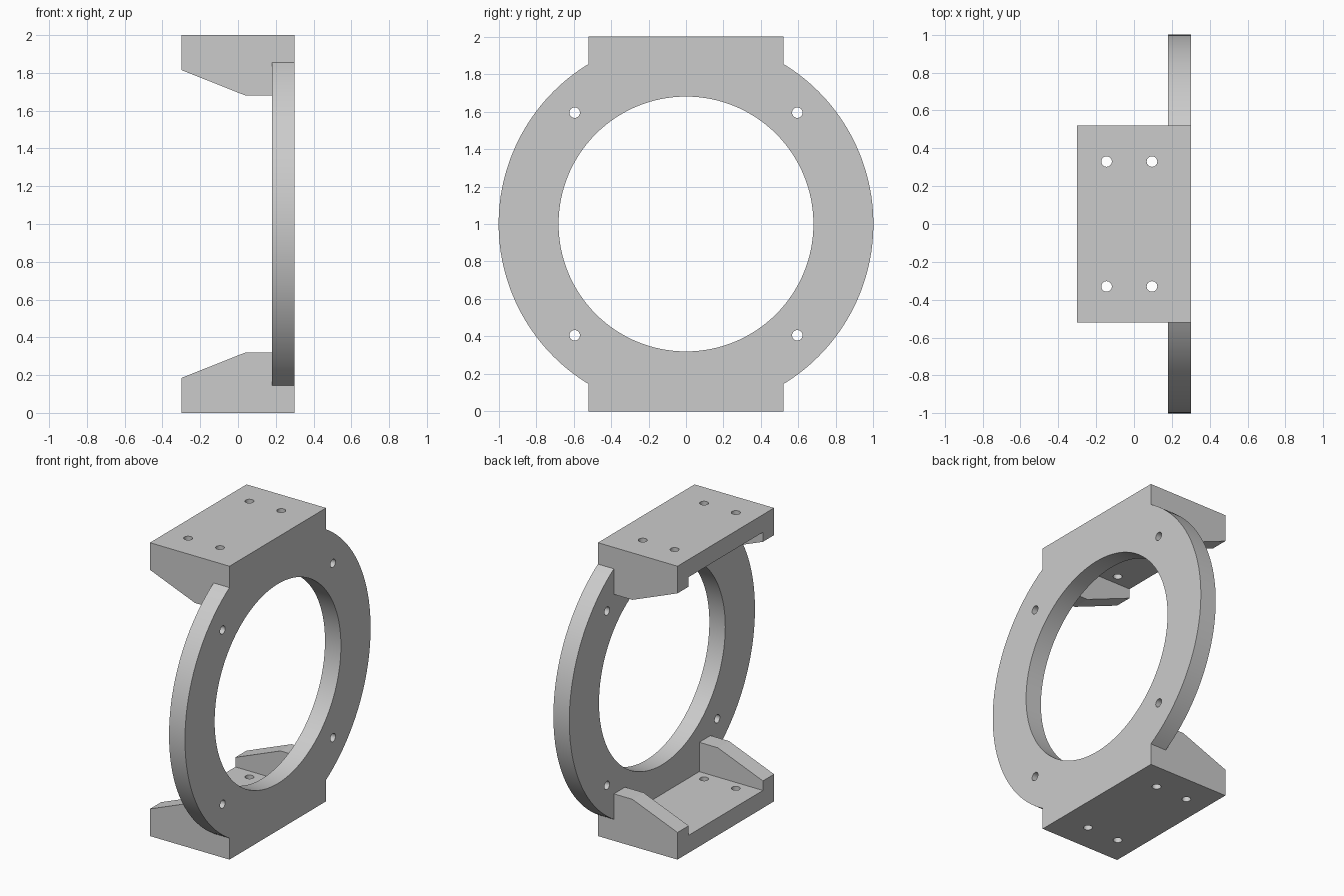
import bpy, bmesh, math
from mathutils import Matrix, Vector

if "Cube" in bpy.data.objects:
    bpy.data.objects.remove(bpy.data.objects["Cube"], do_unlink=True)

grey = bpy.data.materials.new("light_grey")
grey.use_nodes = True
grey.diffuse_color = (0.6, 0.6, 0.6, 1)
grey.node_tree.nodes["Principled BSDF"].inputs["Base Color"].default_value = (0.6, 0.6, 0.6, 1)

FRONT, BACK, PLATE = -0.3, 0.3, 0.18     # x of open edge, outer face, plate inner face
HALF, WALL, MID = 0.52, 0.12, 1.0        # half width, wall thickness, centre height


def finish(name, bm):
    bmesh.ops.recalc_face_normals(bm, faces=bm.faces)
    mesh = bpy.data.meshes.new(name)
    bm.to_mesh(mesh)
    bm.free()
    mesh.materials.append(grey)
    obj = bpy.data.objects.new(name, mesh)
    bpy.context.collection.objects.link(obj)
    return obj


def prism(name, profile, y0, y1, flip=False):
    """Extrude an x-z profile along y; flip turns it upside down about the centre."""
    bm = bmesh.new()
    pts = [(x, 2 * MID - z if flip else z) for x, z in profile]
    face = bm.faces.new([bm.verts.new((x, y0, z)) for x, z in pts])
    ext = bmesh.ops.extrude_face_region(bm, geom=[face])["geom"]
    verts = [v for v in ext if isinstance(v, bmesh.types.BMVert)]
    bmesh.ops.translate(bm, vec=(0, y1 - y0, 0), verts=verts)
    return finish(name, bm)


def cylinder(name, centre, radius, depth, axis, segments):
    bm = bmesh.new()
    turn = Vector((0, 0, 1)).rotation_difference(Vector(axis)).to_matrix().to_4x4()
    bmesh.ops.create_cone(bm, cap_ends=True, segments=segments, radius1=radius,
                          radius2=radius, depth=depth,
                          matrix=Matrix.Translation(centre) @ turn)
    return finish(name, bm)


def combine(target, tool, operation):
    mod = target.modifiers.new(operation.lower(), 'BOOLEAN')
    mod.operation, mod.solver, mod.object = operation, 'EXACT', tool
    bpy.context.view_layer.objects.active = target
    bpy.ops.object.modifier_apply(modifier=mod.name)
    bpy.data.objects.remove(tool, do_unlink=True)


# Ring disc with a straight web running into both brackets
frame = cylinder("ring_mount_frame", ((PLATE + BACK) / 2, 0, MID), 1.0, BACK - PLATE, (1, 0, 0), 128)
web = [(PLATE, 0), (BACK, 0), (BACK, 2), (PLATE, 2)]
combine(frame, prism("web", web, -HALF, HALF), 'UNION')

# Top and bottom brackets: a base plate with a sloped gusset at each side
base = [(FRONT, 0), (BACK, 0), (BACK, WALL), (FRONT, WALL)]
gusset = [(FRONT, 0), (BACK, 0), (BACK, 0.3), (0.24, 0.32), (0.04, 0.32), (FRONT, 0.185)]
for flip in (False, True):
    combine(frame, prism("base_plate", base, -HALF, HALF, flip), 'UNION')
    for side in (-1, 1):
        combine(frame, prism("gusset", gusset, side * HALF, side * (HALF - WALL), flip), 'UNION')

# Central bore
combine(frame, cylinder("bore", (0.24, 0, MID), 0.68, 0.4, (1, 0, 0), 128), 'DIFFERENCE')

# Bolt holes through the ring and through both base plates
for sy in (-1, 1):
    for sz in (-1, 1):
        spot = (0.24, sy * 0.594, MID + sz * 0.594)
        combine(frame, cylinder("ring_hole", spot, 0.028, 0.3, (1, 0, 0), 24), 'DIFFERENCE')
    for x in (-0.145, 0.095):
        spot = (x, sy * 0.33, MID)
        combine(frame, cylinder("base_hole", spot, 0.028, 2.4, (0, 0, 1), 24), 'DIFFERENCE')

# Smooth the round walls, keep the machined edges sharp
bpy.ops.object.select_all(action='DESELECT')
frame.select_set(True)
bpy.context.view_layer.objects.active = frame
bpy.ops.object.shade_smooth_by_angle(angle=math.radians(20))
